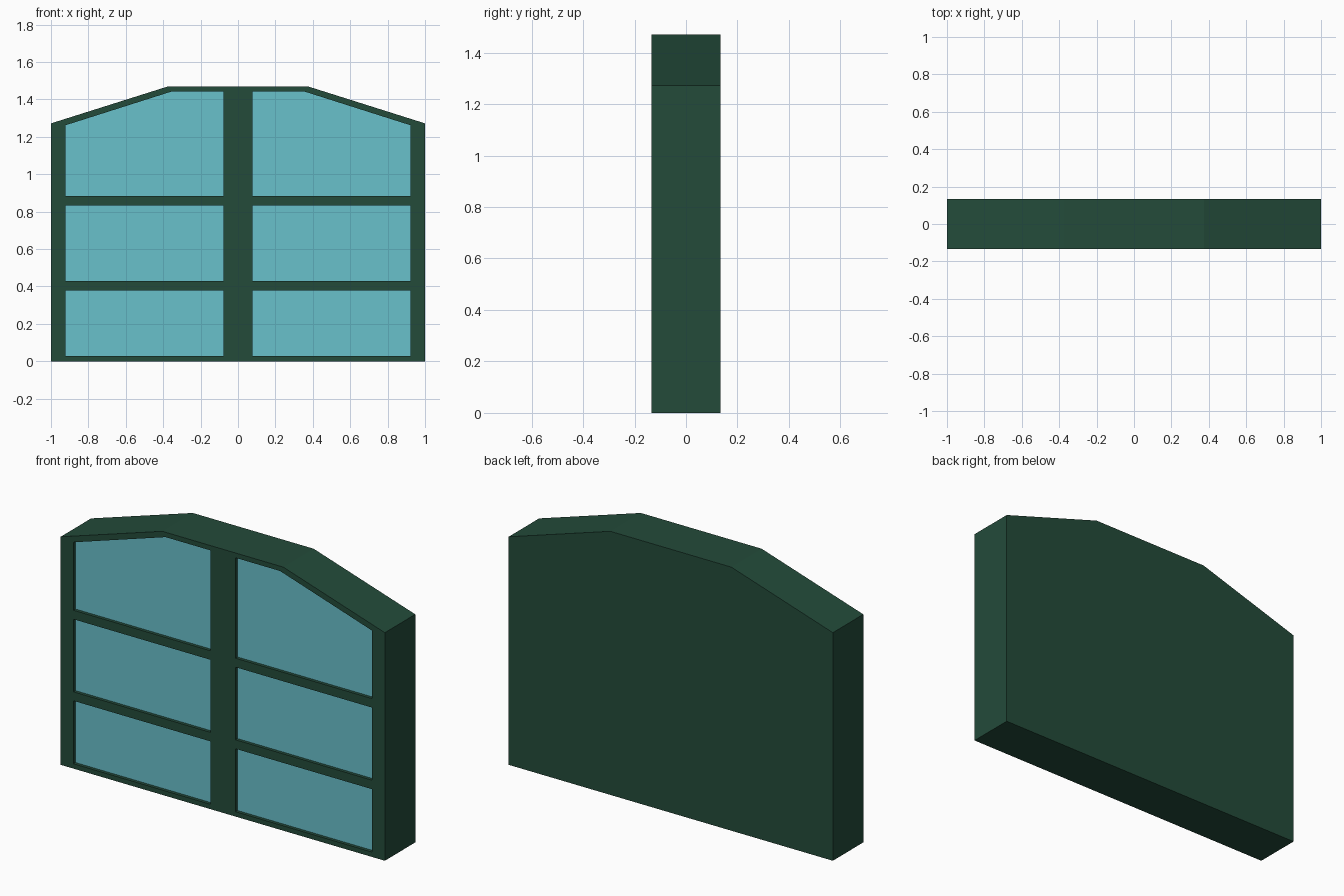
import bpy, bmesh

if "Cube" in bpy.data.objects:
    bpy.data.objects.remove(bpy.data.objects["Cube"])


def material(name, rgb):
    m = bpy.data.materials.new(name)
    m.diffuse_color = (*rgb, 1)
    m.use_nodes = True
    m.node_tree.nodes["Principled BSDF"].inputs["Base Color"].default_value = m.diffuse_color
    return m


green = material("dark green frame", (0.017, 0.070, 0.042))
blue = material("pale teal glass", (0.141, 0.533, 0.597))

FRONT, BACK, RECESS = -0.134, 0.134, 0.022


def prisms(name, profiles, y0, y1, mat):
    """Extrude each (x, z) outline from y0 to y1 into one object."""
    bm = bmesh.new()
    for outline in profiles:
        face = bm.faces.new([bm.verts.new((x, y0, z)) for x, z in outline])
        ext = bmesh.ops.extrude_face_region(bm, geom=[face], use_keep_orig=True)
        verts = [g for g in ext["geom"] if isinstance(g, bmesh.types.BMVert)]
        bmesh.ops.translate(bm, verts=verts, vec=(0, y1 - y0, 0))
    bmesh.ops.recalc_face_normals(bm, faces=bm.faces)
    me = bpy.data.meshes.new(name)
    bm.to_mesh(me)
    bm.free()
    me.materials.append(mat)
    ob = bpy.data.objects.new(name, me)
    bpy.context.collection.objects.link(ob)
    return ob


def mirrored(outline):
    return [(-x, z) for x, z in reversed(outline)]


# Solid frame with a chamfered top
half = [(1, 0), (1, 1.272), (0.373, 1.47)]
frame = prisms("window_frame", [half + mirrored(half)], FRONT, BACK, green)

# Pane outlines: two rectangles and a chamfered top pane on each side
L, R = 0.077, 0.922
right = [[(L, a), (R, a), (R, b), (L, b)] for a, b in ((0.027, 0.378), (0.428, 0.833))]
right.append([(L, 0.883), (R, 0.883), (R, 1.262), (0.353, 1.443), (L, 1.443)])
panes = right + [mirrored(p) for p in right]

# Recesses cut into the front
cutter = prisms("recess_cutter", panes, FRONT - 0.1, FRONT + RECESS, green)
cut = frame.modifiers.new("recesses", "BOOLEAN")
cut.operation, cut.solver, cut.object = "DIFFERENCE", "EXACT", cutter
bpy.context.view_layer.objects.active = frame
frame.select_set(True)
bpy.ops.object.modifier_apply(modifier=cut.name)
bpy.data.objects.remove(cutter)

# Glass plates on the recess floors
prisms("glass_panes", panes, FRONT + RECESS - 0.004, FRONT + RECESS + 0.002, blue)
